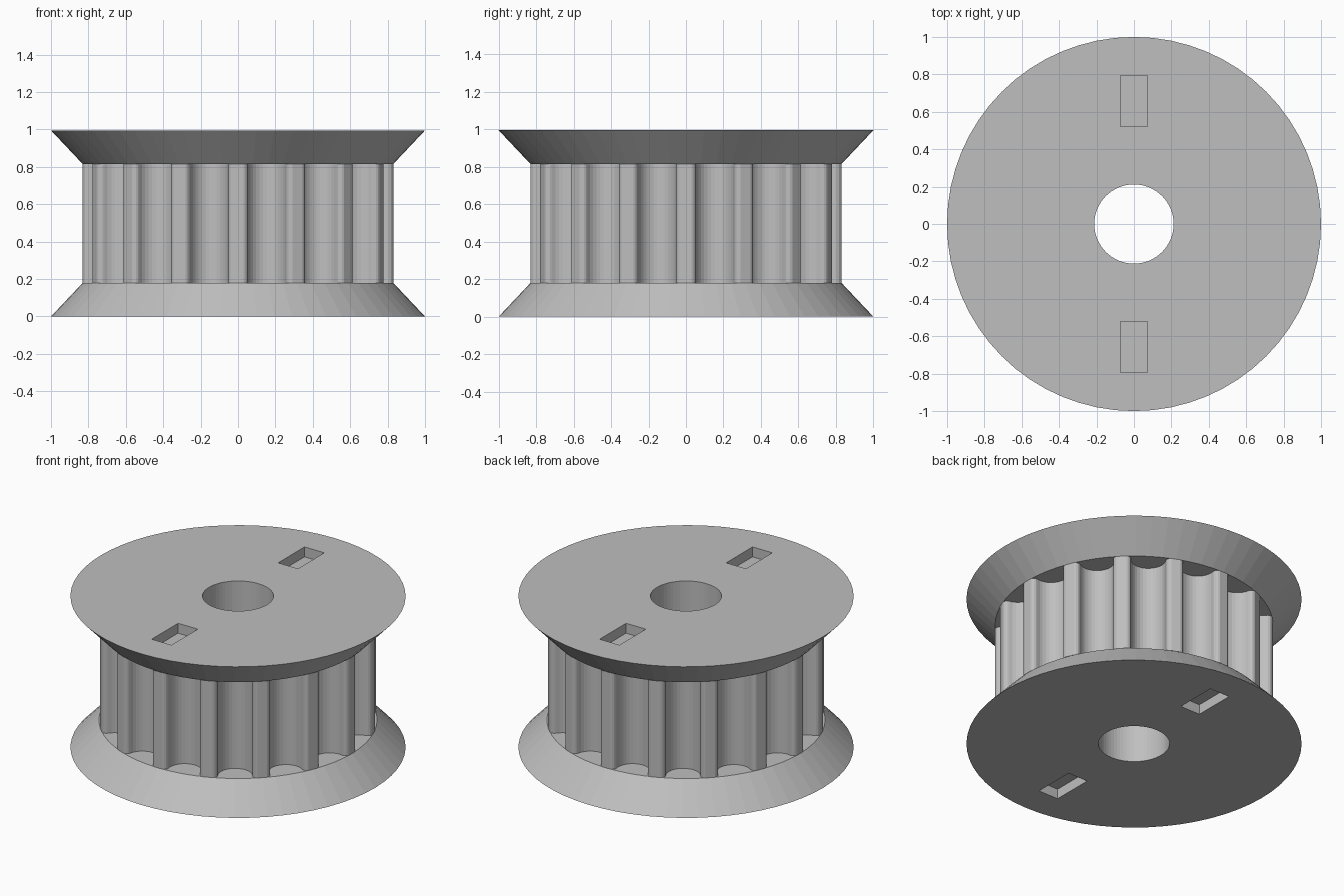
import bpy, bmesh
from math import sin, cos, pi, radians
from mathutils import Matrix, Vector

cube = bpy.data.objects.get("Cube")
if cube:
    bpy.data.objects.remove(cube)

HEIGHT, FLANGE = 0.995, 0.18
RIM, ROOT, BORE = 1.0, 0.83, 0.212
TEETH, SEGMENTS = 16, 64

grey = bpy.data.materials.new("plain_grey")
grey.use_nodes = True
colour = (0.52, 0.52, 0.52, 1)
grey.diffuse_color = colour
grey.node_tree.nodes["Principled BSDF"].inputs["Base Color"].default_value = colour


def make_object(name, bm):
    bmesh.ops.recalc_face_normals(bm, faces=bm.faces)
    mesh = bpy.data.meshes.new(name)
    bm.to_mesh(mesh)
    bm.free()
    mesh.materials.append(grey)
    obj = bpy.data.objects.new(name, mesh)
    bpy.context.collection.objects.link(obj)
    return obj


def bridge(bm, ring_a, ring_b):
    for i in range(len(ring_a)):
        j = (i + 1) % len(ring_a)
        bm.faces.new((ring_a[i], ring_a[j], ring_b[j], ring_b[i]))


def circle(radius):
    return [(radius * cos(2 * pi * i / SEGMENTS), radius * sin(2 * pi * i / SEGMENTS))
            for i in range(SEGMENTS)]


def ring(bm, points, z):
    return [bm.verts.new((x, y, z)) for x, y in points]


# Conical flange with a central bore and two shallow slots in its outer face
def make_flange(name, z_outer, z_inner):
    bm = bmesh.new()
    profile = [(BORE, z_outer), (RIM, z_outer), (ROOT, z_inner), (BORE, z_inner)]
    rings = [ring(bm, circle(r), z) for r, z in profile]
    for i in range(len(rings)):
        bridge(bm, rings[i], rings[(i + 1) % len(rings)])
    flange = make_object(name, bm)

    bm = bmesh.new()
    for side in (-1, 1):
        place = Matrix.Translation((0, side * 0.658, z_outer))
        bmesh.ops.create_cube(bm, size=1, matrix=place @ Matrix.Diagonal((0.144, 0.274, 0.13, 1)))
    cutter = make_object(name + "_slot_cutter", bm)
    cut = flange.modifiers.new("slots", "BOOLEAN")
    cut.operation, cut.solver, cut.object = "DIFFERENCE", "EXACT", cutter
    cutter.hide_render = True
    cutter.hide_set(True)
    bpy.context.view_layer.objects.active = flange
    bpy.ops.object.modifier_apply(modifier=cut.name)
    bpy.data.objects.remove(cutter)


make_flange("bottom_flange", 0, FLANGE)
make_flange("top_flange", HEIGHT, HEIGHT - FLANGE)


# Toothed barrel: round grooves with filleted mouths
def groove_profile():
    groove_r, fillet_r, centre = 0.104, 0.03, 0.79
    side = []
    for i in range(5):
        a = radians(90 - 22.5 * i)
        side.append((groove_r + fillet_r - fillet_r * cos(a), centre + fillet_r * sin(a)))
    floor = [(groove_r * cos(pi * i / 16), centre - groove_r * sin(pi * i / 16))
             for i in range(1, 16)]
    return side + floor + [(-u, d) for u, d in reversed(side)]


outline = []
for k in range(TEETH):
    angle = 2 * pi * (k + 0.5) / TEETH
    radial = Vector((cos(angle), sin(angle)))
    tangent = Vector((sin(angle), -cos(angle)))
    outline += [radial * d + tangent * u for u, d in groove_profile()]

bm = bmesh.new()
for points in (outline, circle(BORE)):
    bridge(bm, ring(bm, points, FLANGE), ring(bm, points, HEIGHT - FLANGE))
barrel = make_object("toothed_barrel", bm)

# Bore wall must face the axis
for poly in barrel.data.polygons:
    if poly.center.xy.length < BORE + 0.01 and poly.normal.dot(poly.center * Vector((1, 1, 0))) > 0:
        poly.flip()
